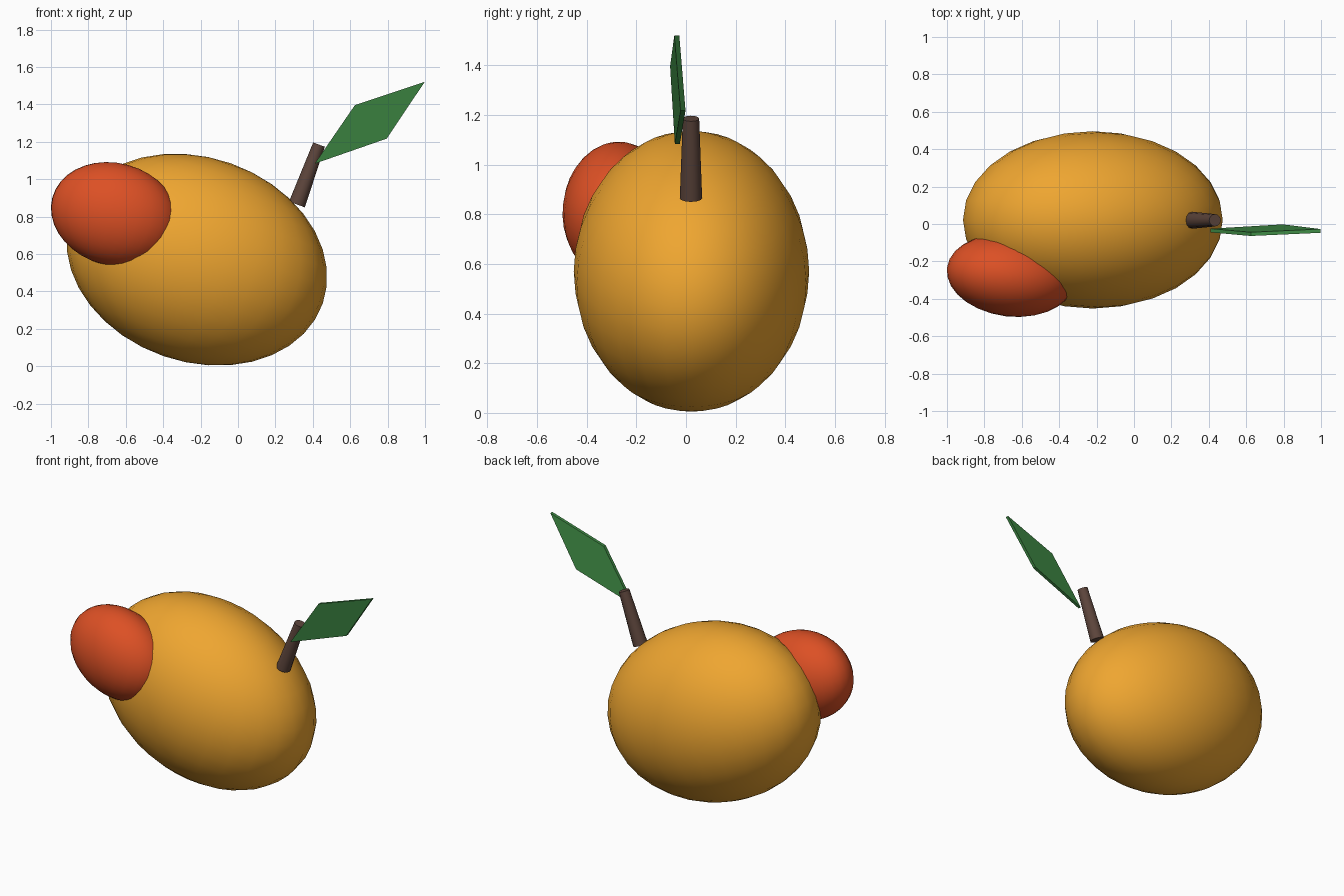
import bpy, bmesh
from math import radians
from mathutils import Vector, Matrix, Euler

if "Cube" in bpy.data.objects:
    bpy.data.objects.remove(bpy.data.objects["Cube"])


def material(name, rgb):
    m = bpy.data.materials.new(name)
    m.diffuse_color = (*rgb, 1)
    return m


def finish(name, bm, mat, smooth_angle=None):
    bmesh.ops.recalc_face_normals(bm, faces=bm.faces[:])
    me = bpy.data.meshes.new(name)
    bm.to_mesh(me)
    bm.free()
    ob = bpy.data.objects.new(name, me)
    bpy.context.collection.objects.link(ob)
    me.materials.append(mat)
    if smooth_angle:
        bpy.ops.object.select_all(action='DESELECT')
        ob.select_set(True)
        bpy.context.view_layer.objects.active = ob
        bpy.ops.object.shade_smooth_by_angle(angle=radians(smooth_angle))
    return ob


def ellipsoid(name, centre, radii, tilt, mat):
    bm = bmesh.new()
    bmesh.ops.create_uvsphere(bm, u_segments=28, v_segments=18, radius=1)
    rot = Euler([radians(a) for a in tilt]).to_matrix().to_4x4()
    bm.transform(Matrix.Translation(centre) @ rot @ Matrix.Diagonal((*radii, 1)))
    return finish(name, bm, mat, 60)


orange = material("orange_skin", (0.85, 0.50, 0.06))
red = material("red_blush", (0.78, 0.17, 0.04))
brown = material("brown_stem", (0.16, 0.09, 0.07))
green = material("green_leaf", (0.10, 0.36, 0.12))
orange.diffuse_color = (0.86, 0.38, 0.03, 1)
red.diffuse_color = (0.72, 0.08, 0.018, 1)
brown.diffuse_color = (0.11, 0.06, 0.045, 1)
green.diffuse_color = (0.05, 0.26, 0.06, 1)

# Tilted fruit and the blush lobe sunk into its upper left
ellipsoid("fruit_body", (-0.22, 0.022, 0.57), (0.713, 0.474, 0.546), (0, 19.2, 0), orange)
ellipsoid("red_blush_lobe", (-0.66, -0.275, 0.812), (0.347, 0.22, 0.274), (0, 15, -7), red)

# Tapered stem leaning to the right
foot, tip = Vector((0.315, 0.02, 0.865)), Vector((0.433, 0.02, 1.185))
bm = bmesh.new()
bmesh.ops.create_cone(bm, cap_ends=True, segments=12, radius1=0.045,
                      radius2=0.033, depth=(tip - foot).length)
turn = (tip - foot).to_track_quat('Z', 'Y').to_matrix().to_4x4()
bm.transform(Matrix.Translation((foot + tip) / 2) @ turn)
finish("stem", bm, brown, 40)

# Thin diamond leaf, slightly twisted off the vertical plane
outline = [(0.41, -0.035, 1.083), (0.625, -0.054, 1.396),
           (0.998, -0.037, 1.52), (0.795, -0.012, 1.217)]
bm = bmesh.new()
half = Vector((0, 0.01, 0))
front = [bm.verts.new(Vector(p) - half) for p in outline]
back = [bm.verts.new(Vector(p) + half) for p in outline]
bm.faces.new(front)
bm.faces.new(back[::-1])
for i in range(4):
    j = (i + 1) % 4
    bm.faces.new((front[i], back[i], back[j], front[j]))
finish("leaf", bm, green)

for m in bpy.data.materials:
    if m.users and not m.is_grease_pencil:
        m.use_nodes = True
        m.node_tree.nodes["Principled BSDF"].inputs["Base Color"].default_value = m.diffuse_color
